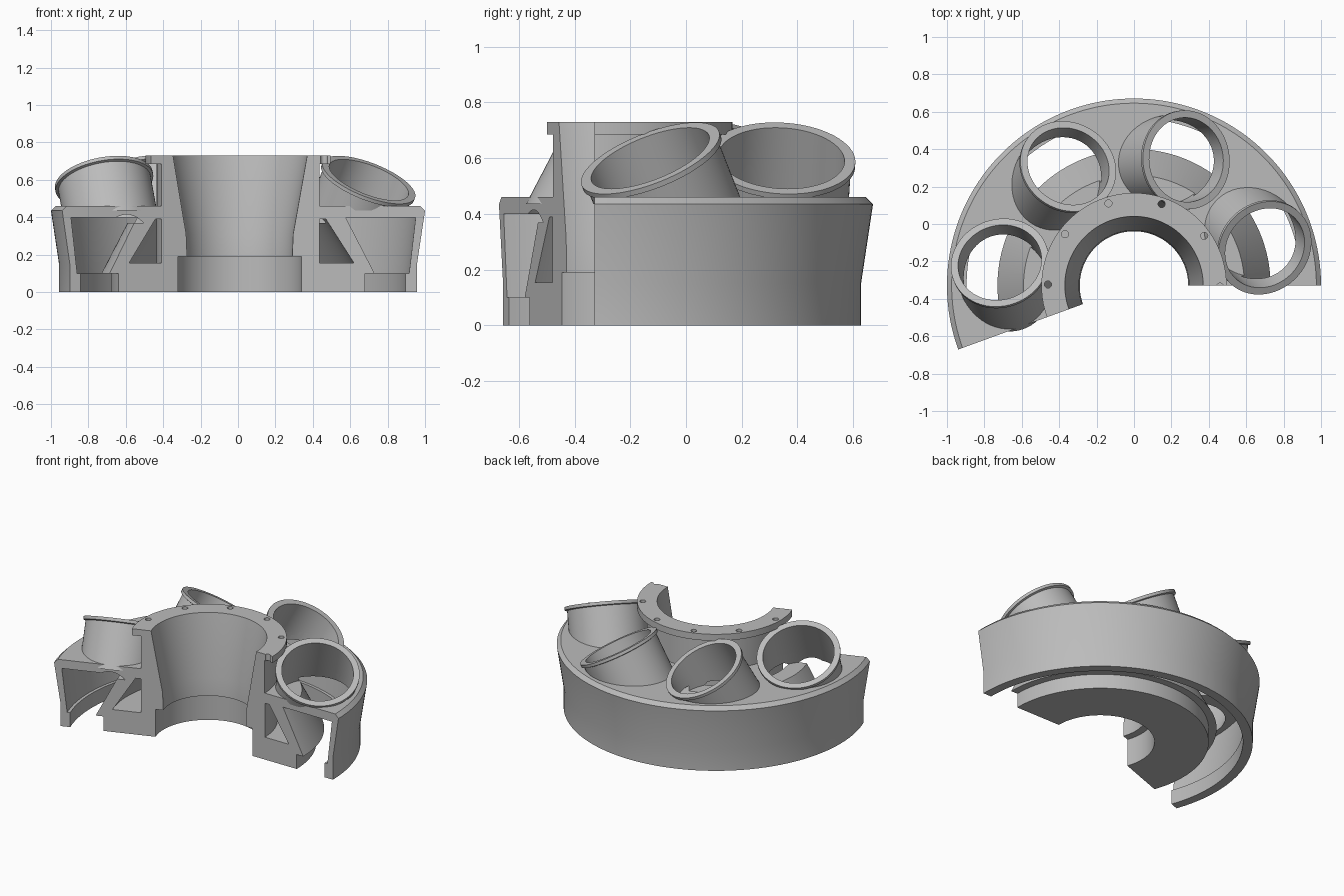
import bpy, bmesh, math
from mathutils import Matrix, Vector

if "Cube" in bpy.data.objects:
    bpy.data.objects.remove(bpy.data.objects["Cube"], do_unlink=True)

CY = -0.329          # y of the ring axis
SWEEP = 200          # degrees of ring that remain
LEAN = math.radians(29)

grey = bpy.data.materials.new("cast_grey")
grey.use_nodes = True
grey.diffuse_color = (0.5, 0.5, 0.5, 1)
grey.node_tree.nodes["Principled BSDF"].inputs["Base Color"].default_value = (0.5, 0.5, 0.5, 1)


def lathe(profile, start, end, steps):
    """Sweep a closed (radius, z) outline about z; cap it unless it closes."""
    bm = bmesh.new()
    full = end - start >= 360
    rings = []
    for i in range(steps if full else steps + 1):
        a = math.radians(start + (end - start) * i / steps)
        rings.append([bm.verts.new((r * math.cos(a), r * math.sin(a), z)) for r, z in profile])
    n = len(profile)
    for i in range(steps):
        a, b = rings[i], rings[(i + 1) % len(rings)]
        for k in range(n):
            bm.faces.new((a[k], b[k], b[(k + 1) % n], a[(k + 1) % n]))
    if not full:
        bm.faces.new(rings[0])
        bm.faces.new(rings[-1])
    bmesh.ops.recalc_face_normals(bm, faces=bm.faces)
    return bm


def trim_below(bm, z):
    """Cut everything under a level and close the cut."""
    geom = bm.verts[:] + bm.edges[:] + bm.faces[:]
    cut = bmesh.ops.bisect_plane(bm, geom=geom, plane_co=(0, 0, z), plane_no=(0, 0, 1), clear_inner=True)
    edges = [e for e in cut["geom_cut"] if isinstance(e, bmesh.types.BMEdge)]
    bmesh.ops.triangle_fill(bm, edges=edges, use_beauty=True)
    bmesh.ops.recalc_face_normals(bm, faces=bm.faces)


def to_object(name, bm):
    mesh = bpy.data.meshes.new(name)
    bm.to_mesh(mesh)
    bm.free()
    mesh.materials.append(grey)
    ob = bpy.data.objects.new(name, mesh)
    bpy.context.collection.objects.link(ob)
    return ob


def select(ob):
    bpy.ops.object.select_all(action='DESELECT')
    ob.select_set(True)
    bpy.context.view_layer.objects.active = ob


def carve(ob, cutter):
    mod = ob.modifiers.new("carve", 'BOOLEAN')
    mod.operation = 'DIFFERENCE'
    mod.solver = 'EXACT'
    mod.object = cutter
    cutter.hide_render = True
    select(ob)
    bpy.ops.object.modifier_apply(modifier=mod.name)
    bpy.data.objects.remove(cutter, do_unlink=True)


def smooth(ob):
    select(ob)
    bpy.ops.object.shade_smooth_by_angle(angle=math.radians(30))


# Ring body: hub, flange, deck, outer wall and the open channel beneath
body_profile = [
    (0.34, 0), (0.34, 0.19), (0.29, 0.19), (0.295, 0.31), (0.37, 0.73),
    (0.495, 0.73), (0.495, 0.685), (0.435, 0.685), (0.435, 0.46),
    (0.975, 0.46), (1, 0.435), (0.957, 0.15), (0.957, 0),
    (0.895, 0), (0.895, 0.1), (0.915, 0.1), (0.95, 0.4),
    (0.575, 0.4), (0.73, 0.1), (0.68, 0.1), (0.68, 0)]
body = to_object("ring_body", lathe(body_profile, 0, SWEEP, 100))
body.location.y = CY
bpy.context.view_layer.update()

# Triangular hollow between hub and channel
void = lathe([(0.436, 0.155), (0.62, 0.155), (0.47, 0.39), (0.436, 0.39)], -5, SWEEP + 5, 105)
void.transform(Matrix.Translation((0, CY, 0)))
carve(body, to_object("hollow_cutter", void))

# Leaning ports: seven-fold spacing, four of them on this sector
for i in range(4):
    angle = math.radians(16 + i * 360 / 7)
    heading = angle - math.radians(61)
    axis = Vector((math.sin(LEAN) * math.cos(heading), math.sin(LEAN) * math.sin(heading), math.cos(LEAN)))
    place = (Matrix.Translation((0.728 * math.cos(angle), CY + 0.728 * math.sin(angle), 0.6))
             @ axis.to_track_quat('Z', 'Y').to_matrix().to_4x4())

    bore = bmesh.new()
    bmesh.ops.create_cone(bore, cap_ends=True, segments=64, radius1=0.226, radius2=0.226, depth=1)
    bore.transform(place @ Matrix.Translation((0, 0, -0.49)))
    trim_below(bore, 0.37)
    carve(body, to_object("bore_cutter", bore))

    tube = lathe([(0.226, -0.5), (0.25, -0.5), (0.25, -0.025), (0.265, -0.02), (0.265, 0), (0.226, 0)], 0, 360, 64)
    tube.transform(place)
    trim_below(tube, 0.435)
    smooth(to_object("port_tube_%d" % (i + 1), tube))

# Bolt holes round the flange
for i in range(6):
    a = math.radians(-0.7 + 36 * i)
    hole = bmesh.new()
    bmesh.ops.create_cone(hole, cap_ends=True, segments=20, radius1=0.019, radius2=0.019, depth=0.12)
    hole.transform(Matrix.Translation((0.46 * math.cos(a), CY + 0.46 * math.sin(a), 0.72)))
    carve(body, to_object("bolt_cutter", hole))

smooth(body)
